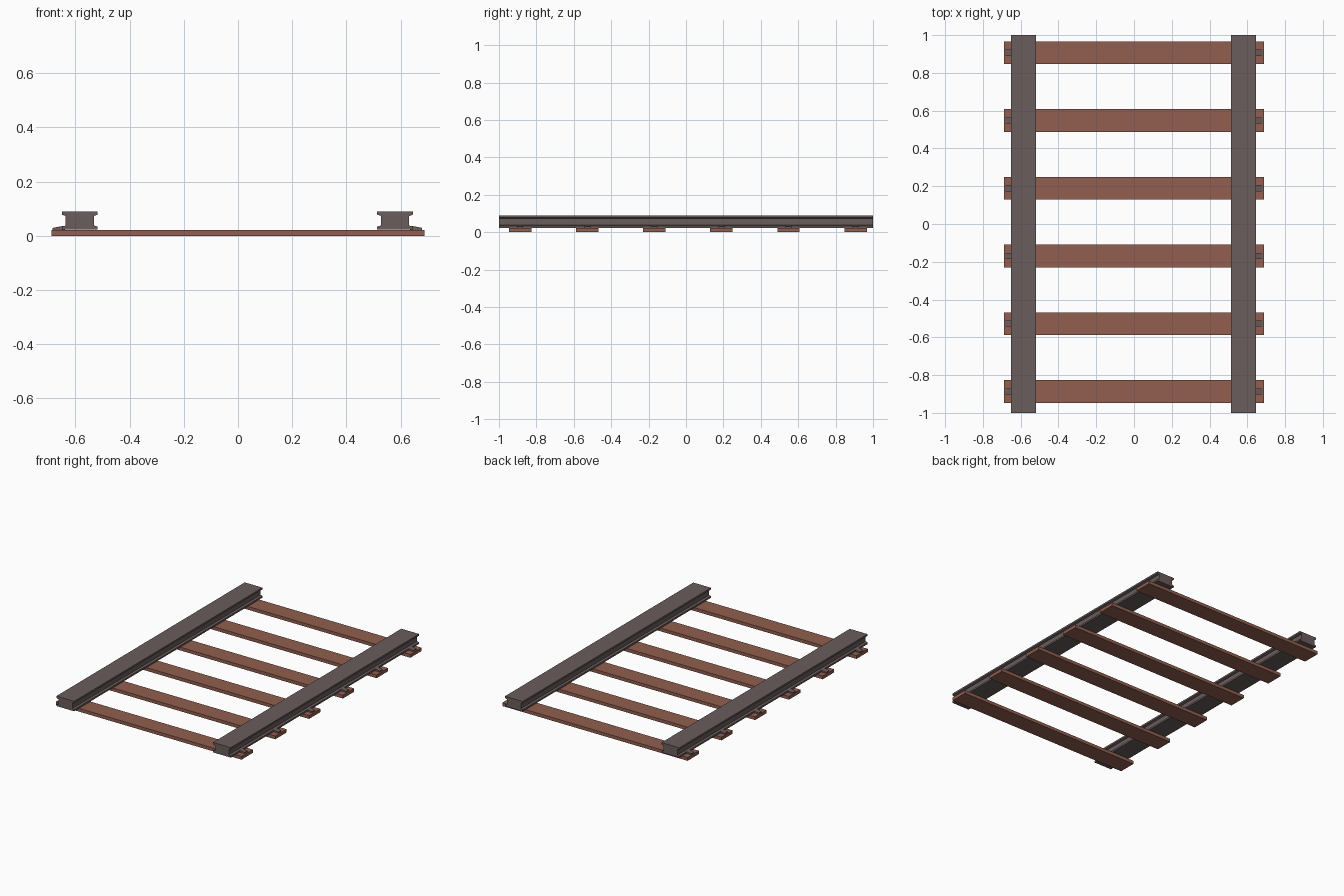
import bpy, bmesh

cube = bpy.data.objects.get("Cube")
if cube:
    bpy.data.objects.remove(cube, do_unlink=True)


def material(name, rgb):
    m = bpy.data.materials.new(name)
    m.use_nodes = True
    color = (*rgb, 1)
    m.diffuse_color = color
    bsdf = next(n for n in m.node_tree.nodes if n.type == 'BSDF_PRINCIPLED')
    bsdf.inputs["Base Color"].default_value = color
    return m


STEEL = material("weathered_steel", (0.147, 0.109, 0.109))
WOOD = material("red_brown_wood", (0.287, 0.114, 0.08))


def extrude_profile(name, points, y0, y1, mat):
    """Sweep a closed x-z outline along y."""
    bm = bmesh.new()
    face = bm.faces.new([bm.verts.new((x, y0, z)) for x, z in points])
    result = bmesh.ops.extrude_face_region(bm, geom=[face])
    verts = [v for v in result["geom"] if isinstance(v, bmesh.types.BMVert)]
    bmesh.ops.translate(bm, verts=verts, vec=(0, y1 - y0, 0))
    bmesh.ops.recalc_face_normals(bm, faces=bm.faces)
    mesh = bpy.data.meshes.new(name)
    bm.to_mesh(mesh)
    bm.free()
    mesh.materials.append(mat)
    obj = bpy.data.objects.new(name, mesh)
    bpy.context.collection.objects.link(obj)
    return obj


# Half outline of the rail, from top to foot, mirrored about its own axis
RAIL_X, TOP, FOOT = 0.582, 0.09, 0.023
half = [(0.066, TOP), (0.066, 0.078), (0.052, 0.073),
        (0.052, 0.038), (0.066, 0.034), (0.066, FOOT)]
outline = half + [(-x, z) for x, z in reversed(half)]

# Wedge clip holding the outer foot of a rail
clip = [(0.055, 0.022), (0.1, 0.022), (0.1, 0.029),
        (0.075, 0.034), (0.055, 0.037)]

SLEEPER_COUNT, SPACING, CENTRE = 6, 0.3586, 0.01
sleeper_ys = [CENTRE + (i - (SLEEPER_COUNT - 1) / 2) * SPACING
              for i in range(SLEEPER_COUNT)]

# Wooden sleepers
W, H, D = 0.689, 0.022, 0.06
for i, y in enumerate(sleeper_ys):
    extrude_profile(f"sleeper_{i + 1}", [(-W, 0), (W, 0), (W, H), (-W, H)],
                    y - D, y + D, WOOD)

# Rails and their clips on both sides
for side, s in (("left", 1), ("right", -1)):
    cx = s * RAIL_X - 0.002
    extrude_profile(f"{side}_rail", [(cx + s * x, z) for x, z in outline],
                    -1, 1, STEEL)
    for i, y in enumerate(sleeper_ys):
        extrude_profile(f"{side}_clip_{i + 1}",
                        [(cx + s * x, z) for x, z in clip],
                        y - 0.016, y + 0.016, STEEL)
